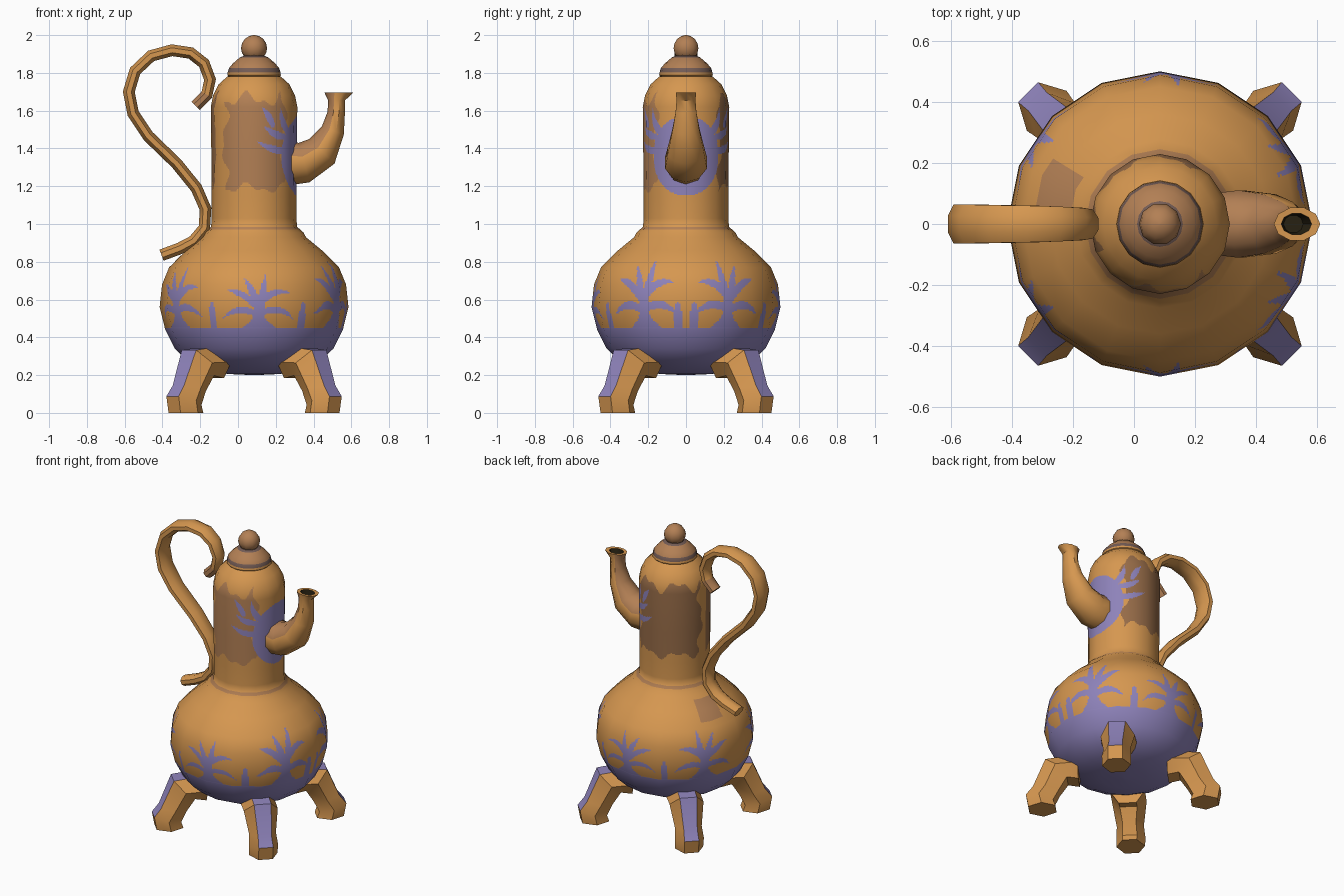
import bpy, bmesh, math
from mathutils import Vector, Matrix

if "Cube" in bpy.data.objects:
    bpy.data.objects.remove(bpy.data.objects["Cube"])

CX = 0.085  # pot axis

COLOURS = [("amber", (0.67, 0.31, 0.08)), ("violet", (0.27, 0.225, 0.49)),
           ("tan_brown", (0.45, 0.215, 0.09)), ("dark_brown", (0.31, 0.15, 0.065)),
           ("mauve_brown", (0.17, 0.105, 0.09)), ("spout_black", (0.02, 0.015, 0.006))]
MATS = []
for name, c in COLOURS:
    m = bpy.data.materials.new(name)
    m.diffuse_color = (*c, 1)
    m.use_nodes = True
    m.node_tree.nodes["Principled BSDF"].inputs["Base Color"].default_value = m.diffuse_color
    MATS.append(m)
AMBER, VIOLET, TAN, DARK, MAUVE, BLACK = range(6)


def finish(name, bm, angle=None):
    me = bpy.data.meshes.new(name)
    bm.to_mesh(me)
    bm.free()
    for m in MATS:
        me.materials.append(m)
    ob = bpy.data.objects.new(name, me)
    bpy.context.collection.objects.link(ob)
    me.shade_smooth()
    if angle:
        bpy.ops.object.select_all(action='DESELECT')
        ob.select_set(True)
        bpy.context.view_layer.objects.active = ob
        bpy.ops.object.shade_smooth_by_angle(angle=math.radians(angle))
    return ob


def loft(bm, rings, rule):
    """Skin closed rings of points, cap both ends; rule(i, j) gives the colour."""
    vs = [[bm.verts.new(p) for p in r] for r in rings]
    n = len(vs[0])
    for i in range(len(vs) - 1):
        for j in range(n):
            k = (j + 1) % n
            bm.faces.new((vs[i][j], vs[i][k], vs[i + 1][k], vs[i + 1][j])).material_index = rule(i, j)
    bm.faces.new(vs[0][::-1]).material_index = rule(0, 0)
    bm.faces.new(vs[-1]).material_index = rule(len(vs) - 2, 0)


def tube(name, path, sides, rule, offset=0.0, matrix=None, angle=40):
    """Path of (x, z, half depth, half width, heading) in the xz plane."""
    rings = []
    for i, p in enumerate(path):
        if len(p) > 4:
            a = math.radians(p[4])
        else:
            q, r = path[max(i - 1, 0)], path[min(i + 1, len(path) - 1)]
            a = math.atan2(r[1] - q[1], r[0] - q[0])
        ring = []
        for j in range(sides):
            t = 2 * math.pi * (j + offset) / sides
            d = p[2] * math.cos(t)
            ring.append(Vector((p[0] - math.sin(a) * d, p[3] * math.sin(t), p[1] + math.cos(a) * d)))
        rings.append(ring)
    bm = bmesh.new()
    loft(bm, rings, rule)
    bmesh.ops.recalc_face_normals(bm, faces=bm.faces)
    if matrix:
        bm.transform(matrix)
    return finish(name, bm, angle)


# --- painted plant pattern, in (arc length, height) coordinates ---
def leaf(a, b, c, w, n=22):
    out = []
    for i in range(n + 1):
        t = i / n
        p = [(1 - t) ** 2 * a[k] + 2 * t * (1 - t) * b[k] + t * t * c[k] for k in (0, 1)]
        out.append((p[0], p[1], (w * math.sin(math.pi * (0.22 + 0.76 * t))) ** 2))
    return out


def inside(leaves, u, v):
    return any((u - x) ** 2 + (v - y) ** 2 < r for lf in leaves for x, y, r in lf)


PLANT = [leaf((0, .08), (.1, .17), (.2, .06), .022), leaf((0, .13), (.08, .25), (.18, .26), .022),
         leaf((0, .15), (-.06, .27), (-.17, .24), .022), leaf((0, .09), (-.1, .17), (-.19, .06), .022),
         leaf((.01, .15), (.03, .25), (.08, .34), .02), leaf((0, .15), (-.03, .25), (-.04, .37), .02)]
NECK = [leaf((.17, 1.39), (.25, 1.38), (.34, 1.44), .02), leaf((.16, 1.46), (.24, 1.46), (.30, 1.52), .02),
        leaf((.25, 1.52), (.27, 1.57), (.31, 1.62), .018), leaf((.12, 1.46), (.2, 1.52), (.20, 1.61), .02)]


def body_colour(a, z):
    """a is the angle round the axis in degrees, -180 to 180."""
    s = abs(a)
    if z < 0.45:
        return VIOLET
    if z < 0.86:
        for centre, scale in ((27, 1.0), (87, 0.78), (147, 0.88)):
            u, v = math.radians(s - centre) * 0.49, (z - 0.45) / scale
            if abs(u) < 0.24:
                if v < 0.17 and abs(u) < 0.03 + 0.07 * max(0, 1 - v / 0.09) ** 2:
                    return VIOLET
                if inside(PLANT, u, v):
                    return VIOLET
        for centre in (5, 58, 117):  # buds between the plants
            if (math.radians(s - centre) * 0.49 / 0.024) ** 2 + ((z - 0.45) / 0.14) ** 2 < 1:
                return VIOLET
    if 0.8 < z < 0.91 and 148 < a < 172 + 20 * (z - 0.8):
        return TAN
    if 0.965 < z < 0.99:
        return TAN
    if 1.14 < z < 1.72:
        if (s / 50) ** 2 + ((z - 1.36) / 0.21) ** 2 < 1 or inside(NECK, math.radians(s) * 0.225, z):
            return VIOLET
        wob = 5 * math.sin(z * 19) + 3 * math.sin(z * 43)
        edge = 0.02 * math.sin(a * 0.11) + 0.012 * math.sin(a * 0.23)
        if 1.19 + edge < z < 1.66 + 1.5 * edge:
            if 46 + wob < s < 133 + wob and a < 0:
                return TAN
            if 52 + wob < a < 170 + wob:
                return DARK
            if a < -156 + wob * 0.4 and s < 176:
                return DARK
    return AMBER


# --- body: sixteen-sided turned form, finely cut so the paint can follow its outline ---
PROFILE = [(.01, .2), (.14, .206), (.26, .23), (.35, .275), (.42, .34), (.47, .44), (.5, .56), (.487, .68),
           (.45, .77), (.36, .86), (.275, .93), (.262, .955), (.228, .985), (.224, 1.03), (.224, 1.14),
           (.226, 1.35), (.229, 1.62), (.217, 1.68), (.187, 1.74), (.14, 1.782)]
norms = []
for i in range(len(PROFILE)):
    a, b = PROFILE[max(i - 1, 0)], PROFILE[min(i + 1, len(PROFILE) - 1)]
    norms.append(Vector((b[1] - a[1], a[0] - b[0])).normalized())
rows = []
for i in range(len(PROFILE) - 1):
    (r0, z0), (r1, z1) = PROFILE[i], PROFILE[i + 1]
    dense = 0.43 < z0 < 0.92 or 1.13 < z0 < 1.7
    cuts = max(1, round((z1 - z0) / 0.0065)) if dense else 2
    for k in range(cuts):
        t = k / cuts
        rows.append((r0 + (r1 - r0) * t, z0 + (z1 - z0) * t, norms[i].lerp(norms[i + 1], t).normalized()))
rows.append((*PROFILE[-1], norms[-1]))
# exact paint line at the top of the violet base
rows.append((0.4731, 0.45, Vector((0.97, -0.25)).normalized()))
rows.sort(key=lambda r: r[1])
COLS, SIDES = 320, 16
rings, vnorm = [], []
for r, z, n in rows:
    ring = []
    for j in range(COLS):
        a = 2 * math.pi * j / COLS
        off = a % (2 * math.pi / SIDES) - math.pi / SIDES
        rr = r * math.cos(math.pi / SIDES) / math.cos(off)
        ring.append((CX + rr * math.cos(a), rr * math.sin(a), z))
        vnorm.append((n.x * math.cos(a), n.x * math.sin(a), n.y))
    rings.append(ring)


def body_rule(i, j):
    a = 360 * (j + 0.5) / COLS
    return body_colour(a - 360 if a > 180 else a, (rows[i][1] + rows[i + 1][1]) / 2)


bm = bmesh.new()
loft(bm, rings, body_rule)
body = finish("pot_body", bm)
body.data.normals_split_custom_set_from_vertices(vnorm)


# --- lid and knob ---
def turned(name, profile, sides, rule, angle):
    bm = bmesh.new()
    loft(bm, [[(CX + r * math.cos(2 * math.pi * j / sides), r * math.sin(2 * math.pi * j / sides), z)
               for j in range(sides)] for r, z in profile], rule)
    return finish(name, bm, angle)


turned("lid", [(.13, 1.775), (.142, 1.788), (.14, 1.802), (.133, 1.825), (.112, 1.85), (.075, 1.882),
               (.055, 1.89), (.05, 1.91)], 16,
       lambda i, j: (AMBER, AMBER, MAUVE, TAN, TAN, MAUVE, MAUVE)[i], 50)
turned("lid_knob", [(max(.004, .069 * math.sin(t)), 1.931 - .069 * math.cos(t))
                    for t in [math.pi * k / 8 for k in range(9)]], 10, lambda i, j: TAN, 60)

# --- spout with hollow, pointed mouth ---
SPOUT = [(.26, 1.325, .12, .105, 5), (.35, 1.325, .108, .116, 15), (.445, 1.385, .093, .102, 45),
         (.502, 1.495, .062, .076, 70), (.52, 1.59, .046, .058, 85), (.522, 1.655, .045, .053, 90),
         (.534, 1.695, .076, .056, 90), (.532, 1.694, .05, .036, 90), (.522, 1.63, .032, .03, 90)]
tube("spout", SPOUT, 10,
     lambda i, j: BLACK if i == 7 else AMBER if i == 6 else
     TAN if math.cos(2 * math.pi * (j + 0.5) / 10) > 0.2 and i < 6 else AMBER)

# --- scrolled handle ---
HANDLE = [(-.225, 1.625), (-.165, 1.685), (-.148, 1.765), (-.18, 1.85), (-.25, 1.905), (-.35, 1.92),
          (-.46, 1.89), (-.545, 1.81), (-.578, 1.7), (-.555, 1.585), (-.475, 1.465), (-.325, 1.32),
          (-.22, 1.19), (-.172, 1.08), (-.178, .98), (-.235, .91), (-.31, .87), (-.405, .835)]
widths = [.045, .048, .052, .057, .062, .065, .067, .069, .07, .07, .068, .065, .06, .057, .055, .053, .051, .048]
tube("handle", [(x, z, .034, w) for (x, z), w in zip(HANDLE, widths)], 8,
     lambda i, j: TAN if i == 0 else AMBER, offset=0.5, angle=50)

# --- four splayed legs with violet fronts ---
LEG = [(.28, .27, .1, .11, 0), (.42, .265, .11, .108, -45), (.485, .13, .096, .085, -80),
       (.525, .065, .102, .092, -75), (.51, 0, .098, .09, -90)]
for label, ang in (("back_right", 45), ("back_left", 135), ("front_left", 225), ("front_right", 315)):
    tube("leg_" + label, LEG, 6,
         lambda i, j: VIOLET if j == 5 and i < 3 else AMBER, offset=0.5, angle=35,
         matrix=Matrix.Translation((CX, 0, 0)) @ Matrix.Rotation(math.radians(ang), 4, 'Z'))
